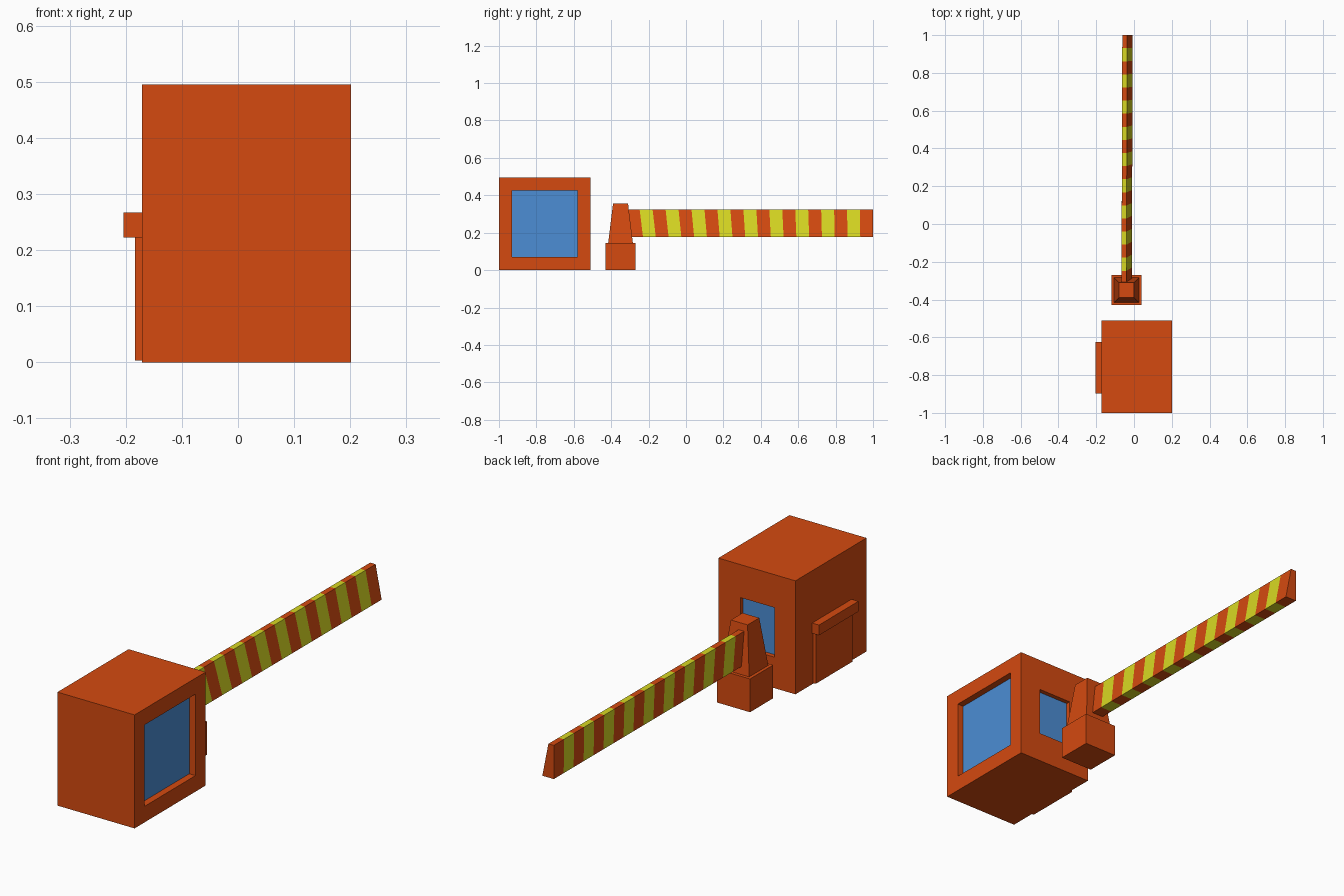
import bpy, bmesh
from mathutils import Vector

if "Cube" in bpy.data.objects:
    bpy.data.objects.remove(bpy.data.objects["Cube"])


def material(name, rgb):
    m = bpy.data.materials.new(name)
    m.diffuse_color = (*rgb, 1)
    m.use_nodes = True
    m.node_tree.nodes["Principled BSDF"].inputs["Base Color"].default_value = m.diffuse_color
    return m


ORANGE = material("orange paint", (0.66, 0.068, 0.005))
YELLOW = material("yellow paint", (0.68, 0.68, 0.016))
BLUE = material("blue glass", (0.072, 0.27, 0.66))


def finish(name, bm, mats):
    bmesh.ops.recalc_face_normals(bm, faces=bm.faces)
    mesh = bpy.data.meshes.new(name)
    bm.to_mesh(mesh)
    bm.free()
    for m in mats:
        mesh.materials.append(m)
    ob = bpy.data.objects.new(name, mesh)
    bpy.context.collection.objects.link(ob)
    return ob


def box_bm(lo, hi):
    bm = bmesh.new()
    bmesh.ops.create_cube(bm, size=1)
    for v in bm.verts:
        v.co = Vector([lo[i] if v.co[i] < 0 else hi[i] for i in range(3)])
    return bm


def recess_window(bm, normal, lo, hi, depth):
    """Inset the face along normal, fit it to lo..hi, push it in as glass."""
    normal = Vector(normal)
    face = max(bm.faces, key=lambda f: f.normal.dot(normal) * 10 + f.calc_area())
    bmesh.ops.inset_individual(bm, faces=[face], thickness=0.05)
    c = face.calc_center_median()
    for v in face.verts:
        for i in range(3):
            if abs(normal[i]) < 0.5:
                v.co[i] = lo[i] if v.co[i] < c[i] else hi[i]
    bmesh.ops.inset_individual(bm, faces=[face], thickness=0)
    for v in face.verts:
        v.co -= normal * depth
    face.material_index = 1


# Booth with a large side window and a smaller one facing the barrier
bm = box_bm((-0.171, -1, 0), (0.201, -0.51, 0.495))
bm.normal_update()
recess_window(bm, (1, 0, 0), (0, -0.93, 0.07), (0, -0.58, 0.425), 0.03)
recess_window(bm, (0, 1, 0), (-0.07, 0, 0.135), (0.095, 0, 0.351), 0.02)
finish("booth", bm, [ORANGE, BLUE])

# Counter ledge and the panel below it
finish("counter_ledge", box_bm((-0.204, -0.897, 0.222), (-0.165, -0.625, 0.267)), [ORANGE])
finish("counter_panel", box_bm((-0.184, -0.885, 0.003), (-0.165, -0.632, 0.222)), [ORANGE])

# Barrier post: block base with a tapered housing
PX, PY = -0.04, -0.35
finish("post_base", box_bm((PX - 0.08, PY - 0.08, 0), (PX + 0.08, PY + 0.08, 0.145)), [ORANGE])
bm = box_bm((PX - 0.066, PY - 0.066, 0.145), (PX + 0.066, PY + 0.066, 0.355))
for v in bm.verts:
    if v.co.z > 0.2:
        v.co.x = PX + (v.co.x - PX) * 0.61
        v.co.y = PY + (v.co.y - PY) * 0.61
finish("post_housing", bm, [ORANGE])

# Striped barrier arm: one vertical side, one sloping side, slightly slanted stripes
bm = bmesh.new()
STRIPES = 18
profile = [(-0.062, 0.178), (-0.007, 0.178), (-0.036, 0.325), (-0.062, 0.325)]
rings = []
for k in range(-1, STRIPES + 1):
    t = k / STRIPES
    ring = []
    for x, z in profile:
        y = -0.248 + 1.248 * t
        if k < 0:
            y = -0.335
        elif z < 0.2:
            y += 0.018 * (1 - t)
        ring.append(bm.verts.new((x - 0.004 * (1 - max(t, 0)), y, z)))
    rings.append(ring)
for k, (a, b) in enumerate(zip(rings, rings[1:])):
    for i in range(4):
        j = (i + 1) % 4
        bm.faces.new((a[i], a[j], b[j], b[i])).material_index = k % 2
bm.faces.new(rings[0])
bm.faces.new(rings[-1])
finish("barrier_arm", bm, [ORANGE, YELLOW])
